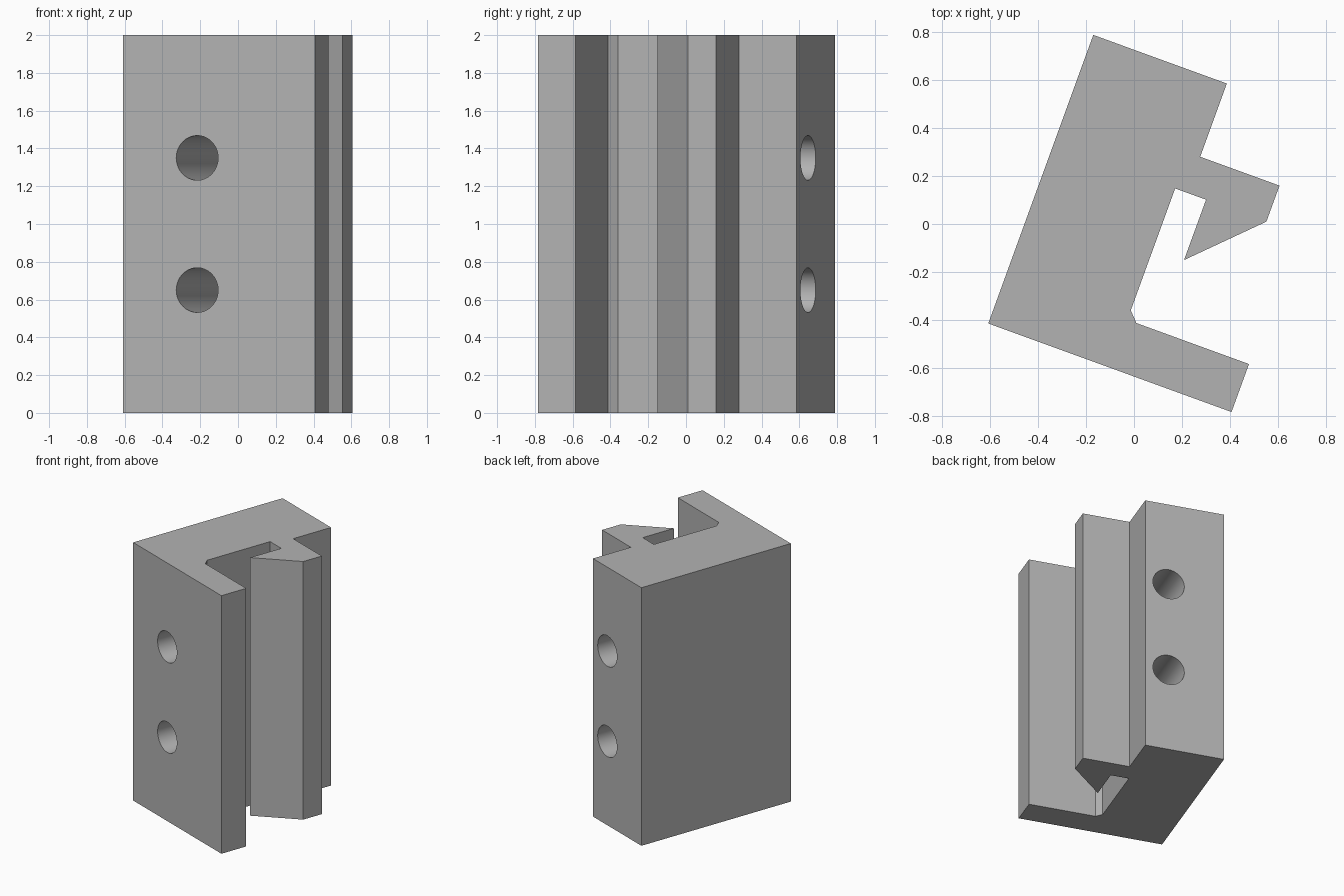
import bpy, bmesh, math
from mathutils import Matrix, Vector

if "Cube" in bpy.data.objects:
    bpy.data.objects.remove(bpy.data.objects["Cube"])

HEIGHT = 2.0
# Plan frame: origin at the outer corner, turned 20 degrees clockwise
frame = Matrix.Translation((-0.608, -0.415, 0)) @ Matrix.Rotation(math.radians(-20), 4, 'Z')

# Clip cross-section (across, along)
profile = [
    (0, 0), (1.08, 0), (1.08, 0.213),              # lower arm
    (0.58, 0.213), (0.54, 0.255),                  # chamfered inner corner
    (0.54, 0.796), (0.677, 0.796),                 # slot
    (0.677, 0.528), (0.945, 0.796),                # hook barb
    (0.945, 0.956), (0.593, 0.956),                # hook shoulder
    (0.593, 1.281), (0, 1.281),                    # back block
]

grey = bpy.data.materials.new("plain_grey")
grey.diffuse_color = (0.45, 0.45, 0.45, 1)
grey.use_nodes = True
grey.node_tree.nodes["Principled BSDF"].inputs["Base Color"].default_value = grey.diffuse_color


def add_object(name, bm):
    mesh = bpy.data.meshes.new(name)
    bmesh.ops.recalc_face_normals(bm, faces=bm.faces)
    bm.to_mesh(mesh)
    bm.free()
    obj = bpy.data.objects.new(name, mesh)
    bpy.context.collection.objects.link(obj)
    mesh.materials.append(grey)
    return obj


# Extruded clip body
bm = bmesh.new()
base = bm.faces.new([bm.verts.new(frame @ Vector((u, v, 0))) for u, v in profile])
top = bmesh.ops.extrude_face_region(bm, geom=[base])
bmesh.ops.translate(bm, vec=(0, 0, HEIGHT),
                    verts=[g for g in top["geom"] if isinstance(g, bmesh.types.BMVert)])
body = add_object("clip_body", bm)

# Two bolt holes running the length of the block
bm = bmesh.new()
for z in (0.65, 1.35):
    bmesh.ops.create_cone(
        bm, cap_ends=True, segments=64, radius1=0.118, radius2=0.118, depth=1.8,
        matrix=frame @ Matrix.Translation((0.417, 0.64, z)) @ Matrix.Rotation(math.pi / 2, 4, 'X'))
cutter = add_object("hole_cutter", bm)
cutter.hide_render = True

cut = body.modifiers.new("bolt_holes", 'BOOLEAN')
cut.operation = 'DIFFERENCE'
cut.solver = 'EXACT'
cut.object = cutter
bpy.context.view_layer.objects.active = body
body.select_set(True)
bpy.ops.object.modifier_apply(modifier=cut.name)
bpy.data.objects.remove(cutter, do_unlink=True)

# Smooth hole walls, crisp outer edges
bpy.ops.object.shade_smooth_by_angle(angle=math.radians(30))
